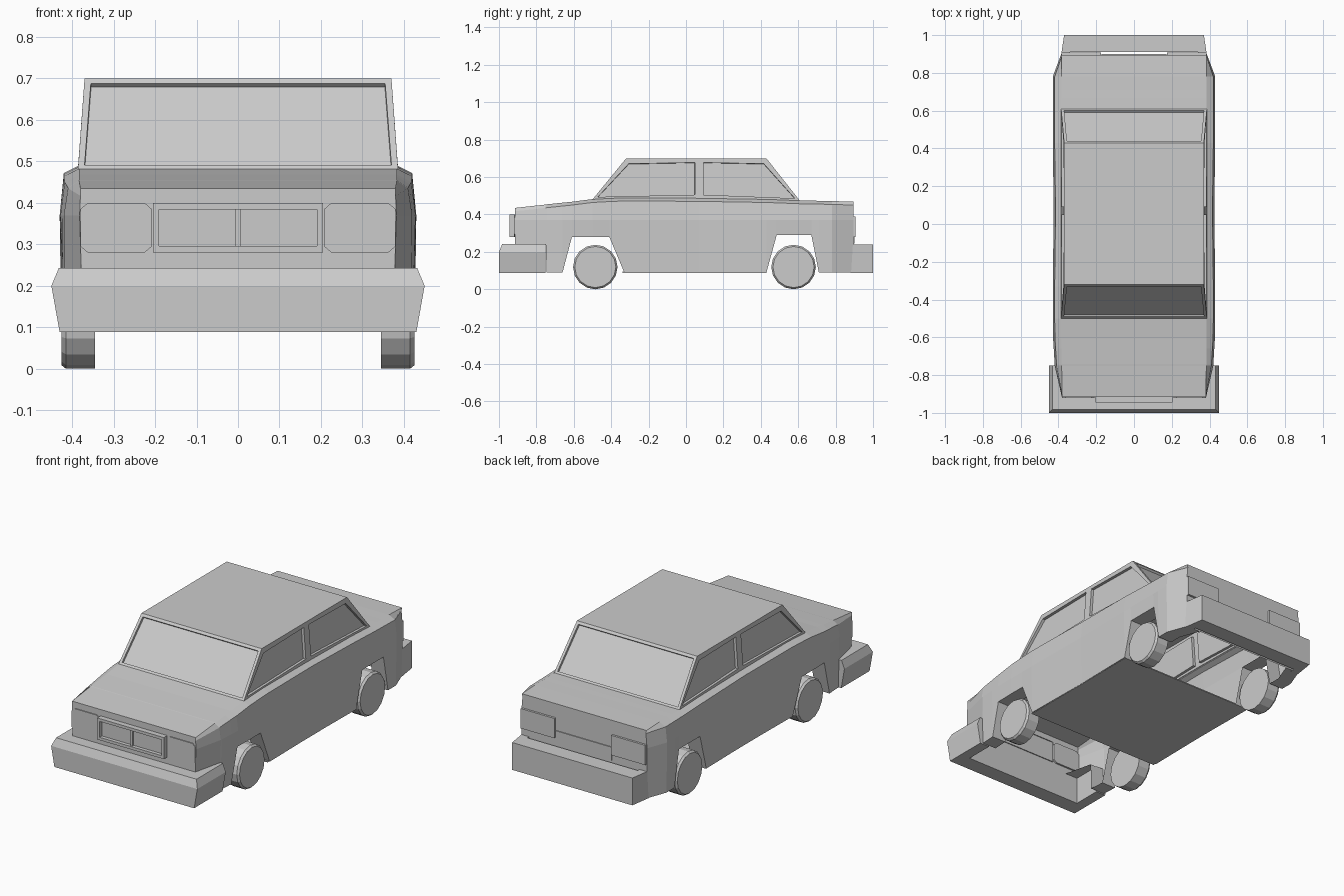
import bpy, bmesh, math
from mathutils import Matrix

if "Cube" in bpy.data.objects:
    bpy.data.objects.remove(bpy.data.objects["Cube"])


def finish(bm, name, recalc=True):
    if recalc:
        bmesh.ops.recalc_face_normals(bm, faces=bm.faces)
    me = bpy.data.meshes.new(name)
    bm.to_mesh(me)
    bm.free()
    ob = bpy.data.objects.new(name, me)
    bpy.context.collection.objects.link(ob)
    return ob


def prism(name, levels):
    """Stack of equal-length vertex loops, capped at both ends."""
    bm = bmesh.new()
    rings = [[bm.verts.new(p) for p in lv] for lv in levels]
    n = len(rings[0])
    for a, b in zip(rings, rings[1:]):
        for i in range(n):
            bm.faces.new((a[i], a[(i + 1) % n], b[(i + 1) % n], b[i]))
    bm.faces.new(rings[0])
    bm.faces.new(rings[-1])
    return finish(bm, name)


def box(name, x0, x1, y0, y1, z0, z1):
    loop = [(x0, y0), (x1, y0), (x1, y1), (x0, y1)]
    return prism(name, [[(x, y, z) for x, y in loop] for z in (z0, z1)])


# Body shell: stations of (y, lower edge z, half width, deck z)
stations = [
    (-.915, .24, .382, .435), (-.75, .24, .42, .453), (-.745, .09, .42, .454),
    (-.66, .09, .425, .463), (-.61, .28, .428, .468), (-.50, .28, .43, .482),
    (-.41, .28, .43, .487), (-.33, .09, .43, .49), (.07, .09, .425, .488),
    (.43, .09, .43, .482), (.485, .29, .43, .48), (.61, .29, .43, .475),
    (.67, .29, .43, .474), (.71, .09, .43, .473), (.78, .09, .43, .472),
    (.895, .09, .387, .468)]
bm = bmesh.new()
rings = []
for y, zb, w, zd in stations:
    half = [(w - .09, zb), (w - .004, zb), (w, .37),
            (max(w - .01, .38), zd - .018), (min(w, .385) - .002, zd)]
    pts = half + [(-x, z) for x, z in reversed(half)]
    rings.append([bm.verts.new((x, y, z)) for x, z in pts])
for k, (a, b) in enumerate(zip(rings, rings[1:])):
    under_cabin = -.51 < stations[k][0] < .6
    for i in range(9):
        if not (i == 4 and under_cabin):
            bm.faces.new((a[i], a[i + 1], b[i + 1], b[i]))
bm.faces.new(rings[0][1:9])
bm.faces.new(rings[-1][1:9])
finish(bm, "body_shell")

# Floor pan between the axles
box("floor_pan", -.42, .42, -.34, .43, .088, .094)

# Cabin with recessed windows
bm = bmesh.new()
base, roof = [(-.5, .48), (.07, .483), (.61, .472)], [(-.32, .7), (.07, .7), (.43, .7)]
B = {s: [bm.verts.new((s * .386, y, z)) for y, z in base] for s in (-1, 1)}
R = {s: [bm.verts.new((s * .37, y, z)) for y, z in roof] for s in (-1, 1)}
for i in (0, 1):
    bm.faces.new((R[-1][i], R[1][i], R[1][i + 1], R[-1][i + 1]))
glass = [bm.faces.new((B[s][i], B[s][i + 1], R[s][i + 1], R[s][i]))
         for s in (-1, 1) for i in (0, 1)]
screens = [bm.faces.new((B[-1][i], B[1][i], R[1][i], R[-1][i])) for i in (0, 2)]
floor = bm.faces.new(B[-1] + B[1][::-1])
bmesh.ops.recalc_face_normals(bm, faces=bm.faces)
for faces, t, d in ((glass, .032, -.015), (screens, .022, -.012)):
    bmesh.ops.inset_individual(bm, faces=faces, thickness=t, depth=0)
    bmesh.ops.inset_individual(bm, faces=faces, thickness=.001, depth=d)
bmesh.ops.delete(bm, geom=[floor], context='FACES_ONLY')
finish(bm, "cabin", recalc=False)


# Wrap-around bumpers
def bumper(name, levels, inner, g, back):
    prism(name, [[(-o, back, z), (-o2, f, z), (o2, f, z), (o, back, z),
                  (inner, back, z), (inner, g, z), (-inner, g, z), (-inner, back, z)]
                 for z, o, o2, f in levels])


bumper("front_bumper", [(.088, .43, .43, -1), (.2, .45, .45, -1),
                        (.243, .432, .432, -.982)], .37, -.91, -.75)
bumper("rear_bumper", [(.088, .388, .37, 1), (.24, .388, .37, 1)], .34, .91, .88)

# Grille frame with recessed panes and a centre bar
bm = bmesh.new()
outer = [(-.205, .28), (.205, .28), (.205, .4), (-.205, .4)]
inner = [(-.19, .296), (.19, .296), (.19, .384), (-.19, .384)]
rows = [[bm.verts.new((x, y, z)) for x, z in loop] for loop, y in
        ((outer, -.91), (outer, -.945), (inner, -.945), (inner, -.925))]
for a, b in zip(rows, rows[1:]):
    for i in range(4):
        bm.faces.new((a[i], a[(i + 1) % 4], b[(i + 1) % 4], b[i]))
bm.faces.new(rows[-1])
finish(bm, "grille")
box("grille_bar", -.006, .006, -.938, -.924, .296, .384)

# Headlights and tail lights
lamp = [(.208, .295), (.225, .28), (.362, .28), (.38, .295),
        (.38, .385), (.362, .4), (.225, .4), (.208, .385)]
for s, side in ((-1, "left"), (1, "right")):
    prism("headlight_" + side, [[(s * x, y, z) for x, z in lamp] for y in (-.905, -.92)])
    x0, x1 = sorted((s * .175, s * .384))
    box("tail_light_" + side, x0, x1, .885, .907, .28, .39)
box("plate_panel", -.172, .172, .885, .9, .245, .32)

# Wheels with a small outer chamfer
for s, side in ((-1, "left"), (1, "right")):
    for y, end in ((-.485, "front"), (.575, "rear")):
        prism(f"wheel_{end}_{side}",
              [[(s * x, y + r * math.sin(i * math.tau / 16), .119 + r * math.cos(i * math.tau / 16))
                for i in range(16)]
               for x, r in ((.345, .119), (.415, .119), (.426, .11))])
